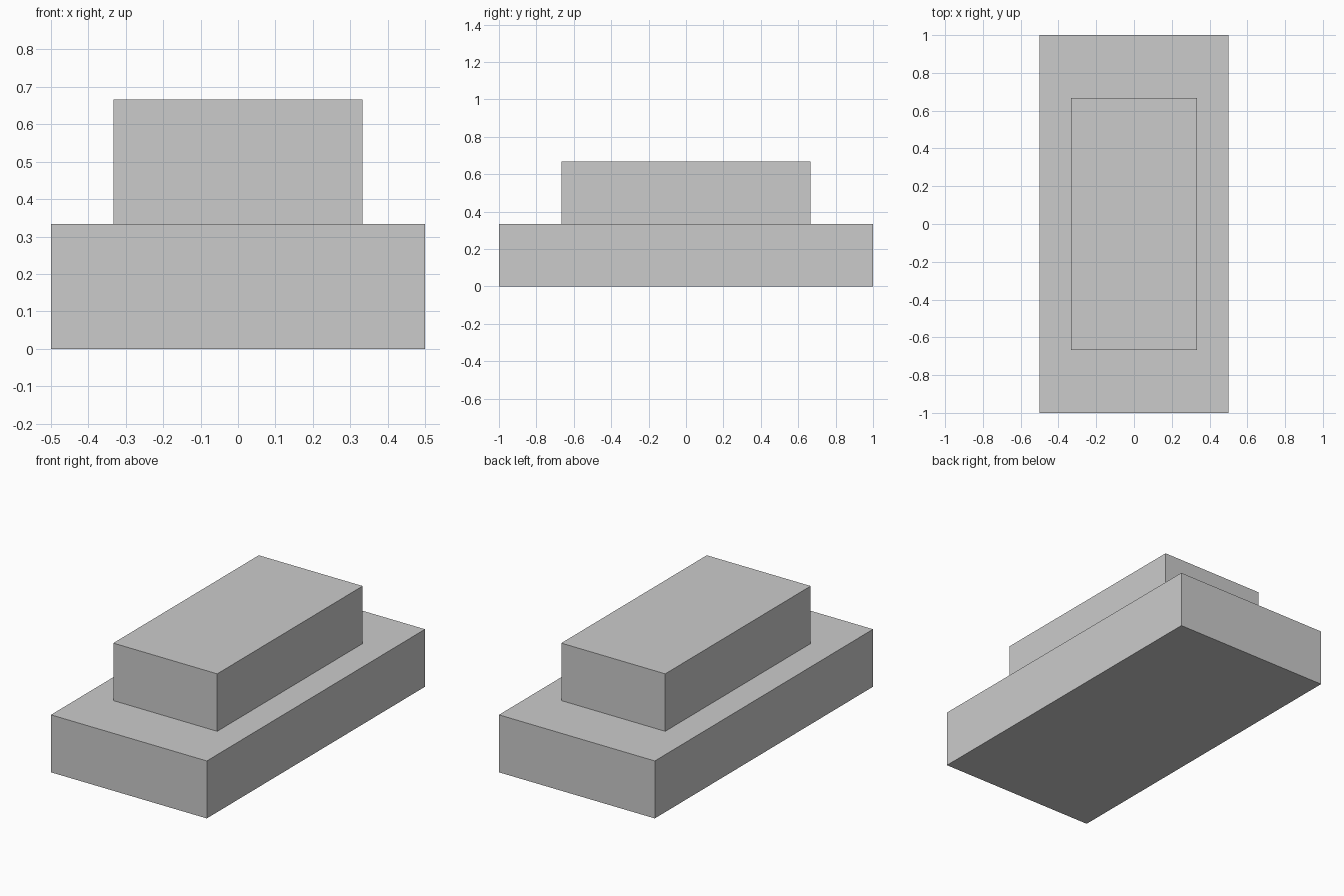
import bpy

if "Cube" in bpy.data.objects:
    bpy.data.objects.remove(bpy.data.objects["Cube"])


def box(name, size, bottom):
    """Add a box centred on x and y, with its underside at the given height."""
    bpy.ops.mesh.primitive_cube_add(size=1, location=(0, 0, bottom + size[2] / 2))
    obj = bpy.context.object
    obj.name = name
    obj.scale = size
    bpy.ops.object.transform_apply(location=False, rotation=False, scale=True)
    return obj


STEP = 1 / 3  # height of each tier

# Wide lower slab
box("lower_tier", (1, 2, STEP), 0)

# Smaller slab stacked on top
box("upper_tier", (2 / 3, 4 / 3, STEP), STEP)
